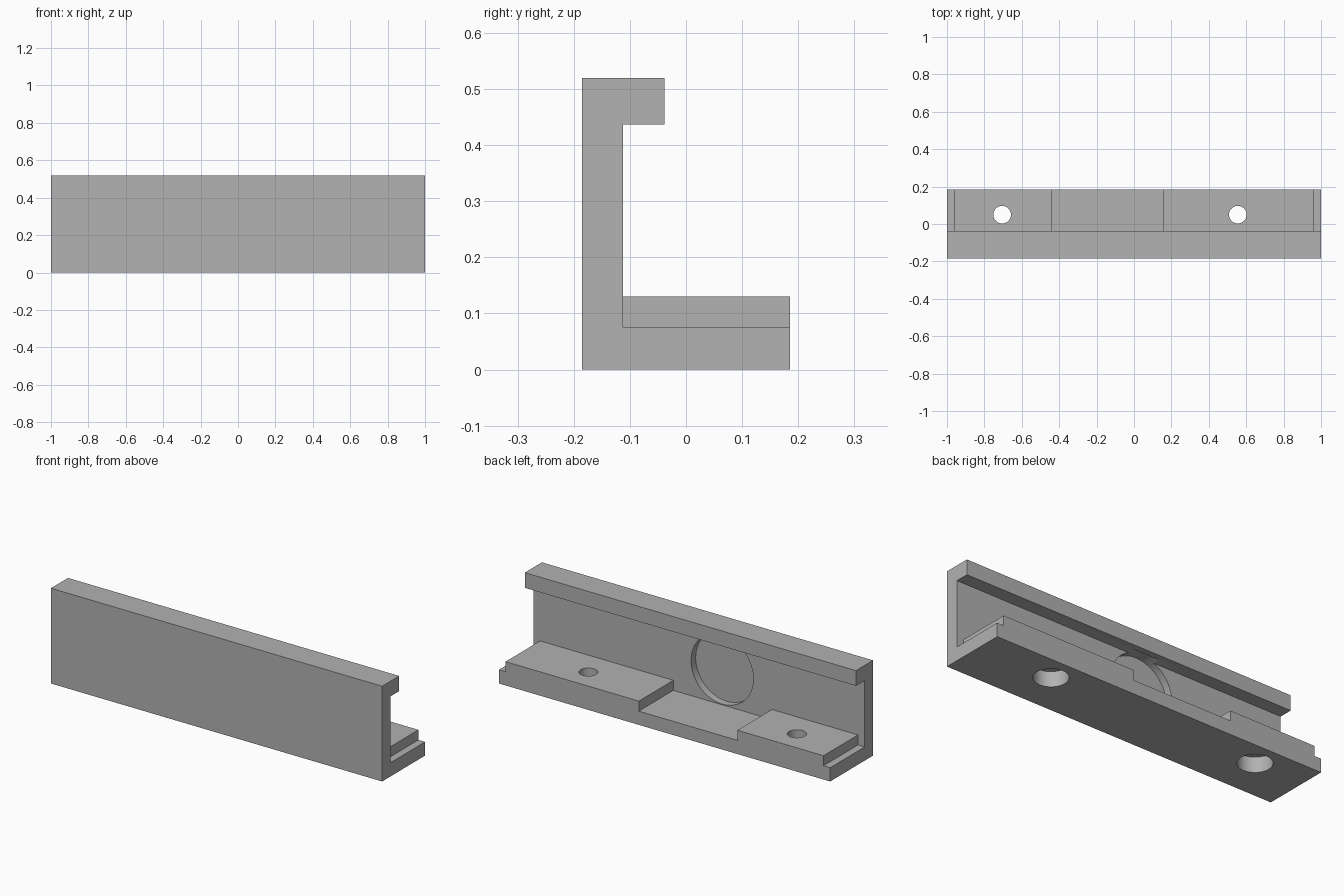
import bpy, bmesh, math
from mathutils import Matrix, Vector

cube = bpy.data.objects.get("Cube")
if cube:
    bpy.data.objects.remove(cube, do_unlink=True)

GREY = (0.445, 0.445, 0.445, 1)
mat = bpy.data.materials.new("plain grey")
mat.use_nodes = True
mat.diffuse_color = GREY
mat.node_tree.nodes["Principled BSDF"].inputs["Base Color"].default_value = GREY

BACK, FRONT, WALL = 0.185, -0.185, -0.112
FLOOR, PAD_TOP, TOP = 0.075, 0.13, 0.52


def finish(name, bm):
    bmesh.ops.recalc_face_normals(bm, faces=bm.faces)
    mesh = bpy.data.meshes.new(name)
    bm.to_mesh(mesh)
    bm.free()
    mesh.materials.append(mat)
    obj = bpy.data.objects.new(name, mesh)
    bpy.context.collection.objects.link(obj)
    return obj


def box(name, low, high):
    bm = bmesh.new()
    low, high = Vector(low), Vector(high)
    move = Matrix.Translation((low + high) / 2) @ Matrix.Diagonal((*(high - low), 1))
    bmesh.ops.create_cube(bm, size=1, matrix=move)
    return finish(name, bm)


def cylinder(name, centre, radius, depth, tilt=0):
    bm = bmesh.new()
    move = Matrix.Translation(centre) @ Matrix.Rotation(tilt, 4, "X")
    bmesh.ops.create_cone(bm, cap_ends=True, segments=64, radius1=radius,
                          radius2=radius, depth=depth, matrix=move)
    return finish(name, bm)


def combine(target, tool, operation):
    mod = target.modifiers.new(tool.name, "BOOLEAN")
    mod.operation, mod.solver, mod.object = operation, "EXACT", tool
    tool.hide_render = True
    bpy.context.view_layer.objects.active = target
    bpy.ops.object.modifier_apply(modifier=mod.name)
    bpy.data.objects.remove(tool, do_unlink=True)


# Channel rail: hooked side profile extruded along its length
profile = [(FRONT, 0), (BACK, 0), (BACK, FLOOR), (WALL, FLOOR),
           (WALL, 0.437), (-0.038, 0.437), (-0.038, TOP), (FRONT, TOP)]
bm = bmesh.new()
face = bm.faces.new([bm.verts.new((-1, y, z)) for y, z in profile])
end = bmesh.ops.extrude_face_region(bm, geom=[face])["geom"]
bmesh.ops.translate(bm, vec=(2, 0, 0),
                    verts=[v for v in end if isinstance(v, bmesh.types.BMVert)])
rail = finish("channel_rail", bm)

# Raised pads, sunk slightly into the rail so they fuse cleanly
for x0, x1 in ((-0.96, -0.44), (0.155, 0.96)):
    pad = box("raised_pad", (x0, WALL - 0.02, FLOOR - 0.02), (x1, BACK, PAD_TOP))
    combine(rail, pad, "UNION")

# Screw holes with wide counterbores underneath
for x in (-0.705, 0.555):
    combine(rail, cylinder("screw_hole", (x, 0.05, 0.1), 0.047, 0.3), "DIFFERENCE")
    combine(rail, cylinder("counterbore", (x, 0.05, 0), 0.086, 0.166), "DIFFERENCE")

# Round blind recess in the inner wall
recess = cylinder("wall_recess", (-0.14, WALL, 0.267), 0.188, 0.08, math.pi / 2)
combine(rail, recess, "DIFFERENCE")

bpy.ops.object.select_all(action="DESELECT")
rail.select_set(True)
bpy.context.view_layer.objects.active = rail
bpy.ops.object.shade_smooth_by_angle(angle=math.radians(30))
